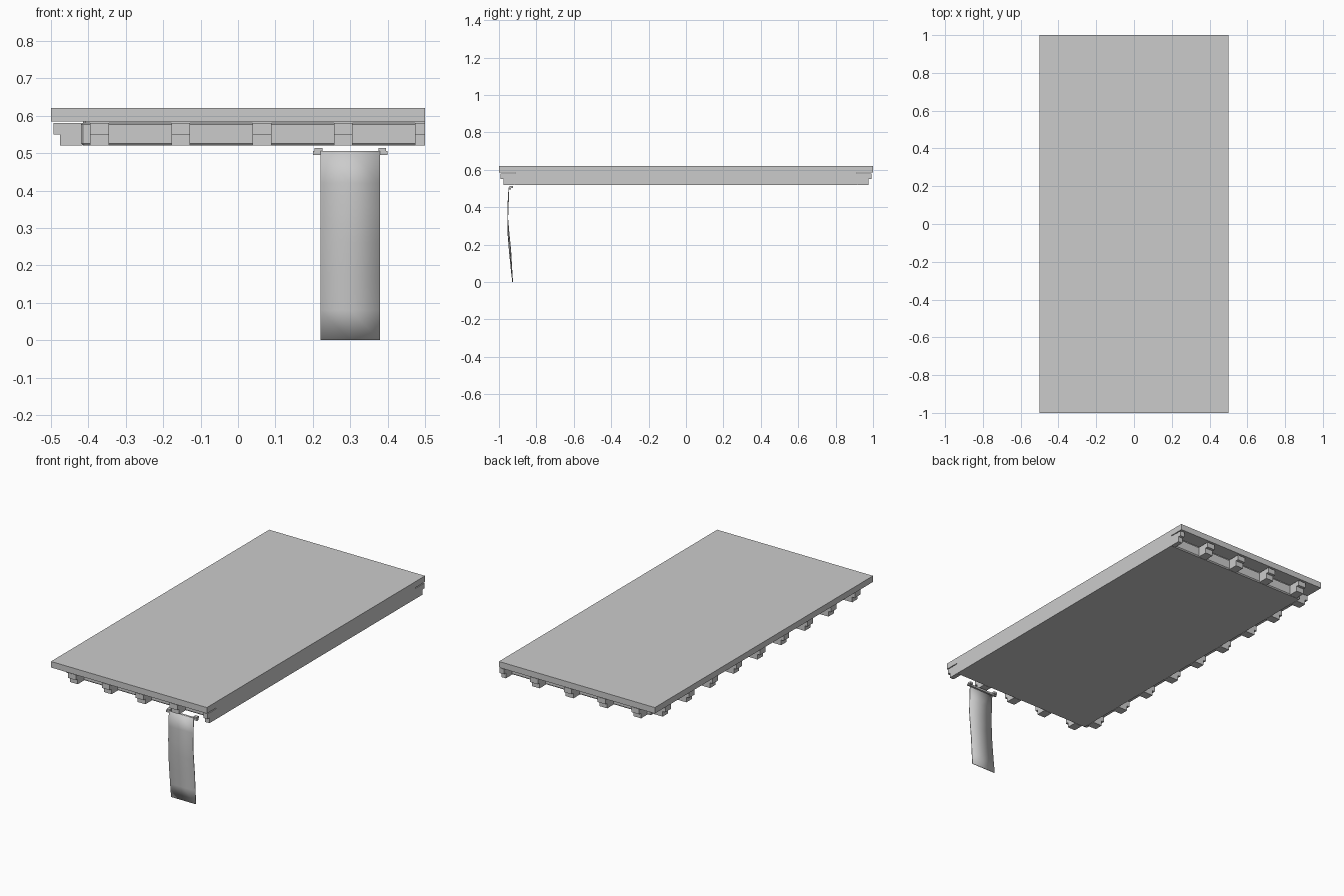
import bpy, bmesh
from mathutils import Matrix, Vector
from math import radians

old = bpy.data.objects.get("Cube")
if old:
    bpy.data.objects.remove(old, do_unlink=True)

stone = bpy.data.materials.new("plain_grey")
stone.use_nodes = True
GREY = (0.6, 0.6, 0.6, 1)
stone.diffuse_color = GREY
stone.node_tree.nodes["Principled BSDF"].inputs["Base Color"].default_value = GREY


def make(name, bm):
    bmesh.ops.recalc_face_normals(bm, faces=bm.faces)
    mesh = bpy.data.meshes.new(name)
    bm.to_mesh(mesh)
    bm.free()
    mesh.materials.append(stone)
    ob = bpy.data.objects.new(name, mesh)
    bpy.context.collection.objects.link(ob)
    return ob


def box(name, lo, hi):
    lo, hi = Vector(lo), Vector(hi)
    bm = bmesh.new()
    size = Matrix.Diagonal((*(hi - lo), 1))
    bmesh.ops.create_cube(bm, size=1, matrix=Matrix.Translation((lo + hi) / 2) @ size)
    return make(name, bm)


# Roof slab
box("roof_slab", (-0.5, -1, 0.585), (0.5, 1, 0.62))

# Body below the slab: chamfered on three sides, flush on the fourth
SIDE, END, C = 0.42, 0.92, 0.006
bm = bmesh.new()
rings = []
for z, inset in ((0.52, C), (0.526, 0), (0.577, 0), (0.58, C), (0.585, C)):
    x, y = -SIDE + inset, END - inset
    outline = [(0.5, -y), (x + C, -y), (x, -y + C), (x, y - C), (x + C, y), (0.5, y)]
    rings.append([bm.verts.new((*p, z)) for p in outline])
for a, b in zip(rings, rings[1:]):
    for i in range(len(a)):
        j = (i + 1) % len(a)
        bm.faces.new((a[i], a[j], b[j], b[i]))
bm.faces.new(rings[0])
bm.faces.new(rings[-1])
make("body", bm)


# Stepped brackets: profile of (distance outward, height), swept across the width
PROFILE = [(0.0, 0.52), (0.06, 0.52), (0.06, 0.55), (0.077, 0.55), (0.077, 0.58), (0.0, 0.58)]


def bracket(name, base, outward, start, end):
    """Sweep the profile from start to end along the wall."""
    bm = bmesh.new()

    def place(d, along, z):
        o = base + outward[0] * d if outward[0] else base + outward[1] * d
        return (o, along, z) if outward[0] else (along, o, z)

    face = bm.faces.new([bm.verts.new(place(d, start, z)) for d, z in PROFILE])
    new = bmesh.ops.extrude_face_region(bm, geom=[face])["geom"]
    shift = (0, end - start, 0) if outward[0] else (end - start, 0, 0)
    bmesh.ops.translate(bm, vec=shift, verts=[v for v in new if isinstance(v, bmesh.types.BMVert)])
    return make(name, bm)


STEP, WIDTH = 0.217, 0.05
for i in range(5):
    x = -0.395 + i * STEP
    for label, s in (("front", -1), ("back", 1)):
        bracket(f"{label}_bracket_{i + 1}", s * (END - 0.004), (0, s), x, min(x + WIDTH, 0.5))
for i in range(9):
    y = (i - 4) * STEP
    bracket(f"side_bracket_{i + 1}", -SIDE + 0.004, (-1, 0), y - WIDTH / 2, y + WIDTH / 2)

# Banner rod with two hangers
box("banner_rod", (0.2, -0.947, 0.495), (0.4, -0.935, 0.506))
for label, x in (("right", 0.205), ("left", 0.375)):
    box(f"{label}_hanger", (x, -0.945, 0.502), (x + 0.021, -0.925, 0.514))

# Banner cloth, bowed and slightly twisted
bm = bmesh.new()
rows = []
for z, y, twist in ((0.506, -0.947, 0), (0.42, -0.951, 0.001), (0.34, -0.953, 0),
                    (0.26, -0.949, 0.003), (0.17, -0.941, 0.004), (0.08, -0.934, 0.002), (0, -0.927, 0)):
    rows.append([bm.verts.new((0.3 + s * 0.079, y + s * twist, z)) for s in (-1, 0, 1)])
for a, b in zip(rows, rows[1:]):
    for i in range(2):
        bm.faces.new((a[i], b[i], b[i + 1], a[i + 1]))
cloth = make("banner_cloth", bm)
solid = cloth.modifiers.new("thickness", "SOLIDIFY")
solid.thickness = 0.004
solid.offset = 0
bpy.ops.object.select_all(action="DESELECT")
cloth.select_set(True)
bpy.context.view_layer.objects.active = cloth
bpy.ops.object.shade_smooth_by_angle(angle=radians(30))
